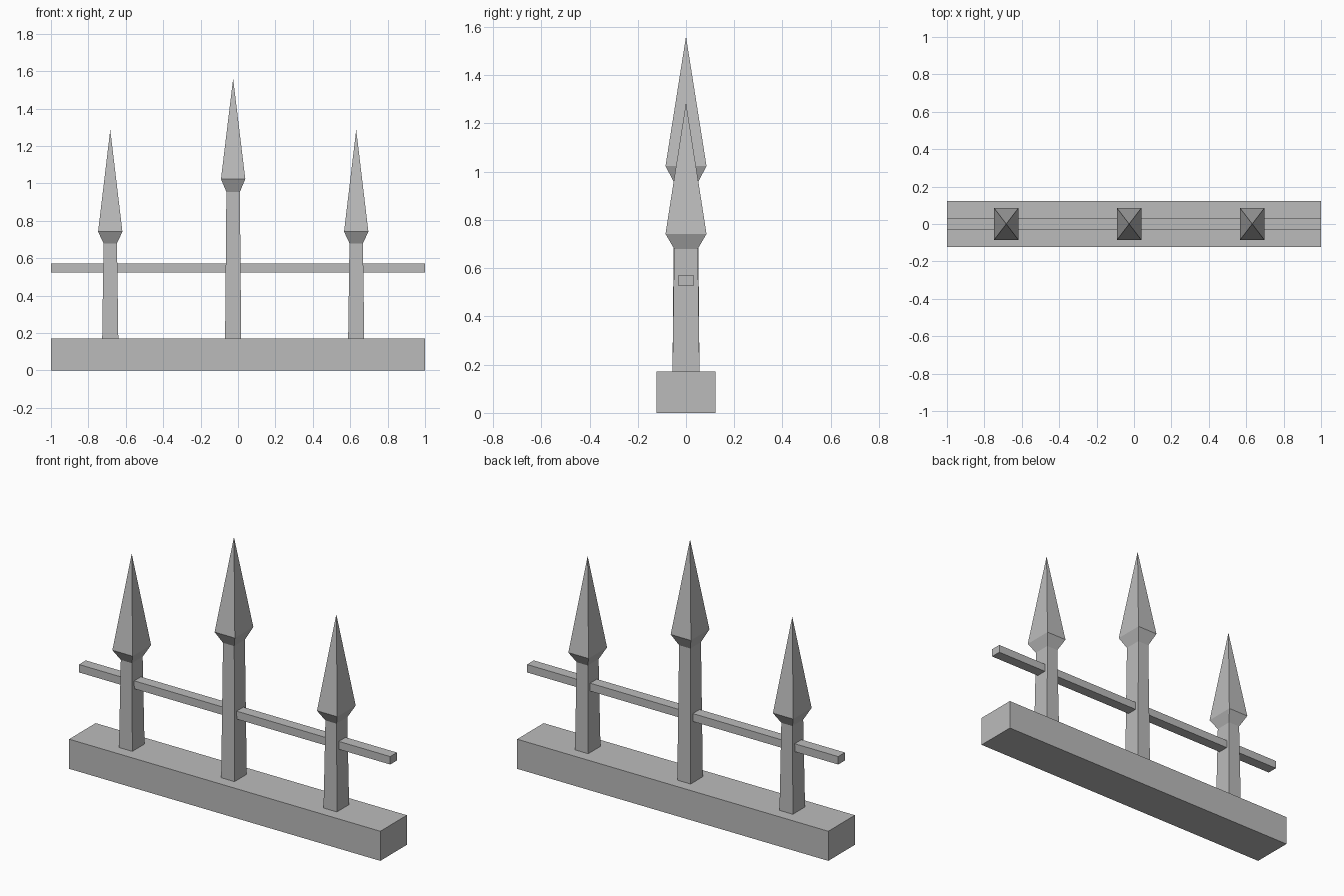
import bpy
import bmesh

default = bpy.data.objects.get("Cube")
if default:
    bpy.data.objects.remove(default, do_unlink=True)

# Single stone grey material
grey = bpy.data.materials.new("plain_grey")
grey.use_nodes = True
colour = (0.5, 0.5, 0.5, 1.0)
grey.diffuse_color = colour
grey.node_tree.nodes["Principled BSDF"].inputs["Base Color"].default_value = colour


def stacked(name, rings, tip=None, location=(0, 0, 0)):
    """Solid through rectangular rings (half x, half y, z), with an optional point on top."""
    bm = bmesh.new()
    loops = []
    for hx, hy, z in rings:
        loops.append([bm.verts.new((sx * hx, sy * hy, z))
                      for sx, sy in ((-1, -1), (1, -1), (1, 1), (-1, 1))])
    bm.faces.new(loops[0][::-1])
    for low, high in zip(loops, loops[1:]):
        for i in range(4):
            j = (i + 1) % 4
            bm.faces.new((low[i], low[j], high[j], high[i]))
    if tip is None:
        bm.faces.new(loops[-1])
    else:
        point = bm.verts.new((0, 0, tip))
        for i in range(4):
            bm.faces.new((loops[-1][i], loops[-1][(i + 1) % 4], point))
    bmesh.ops.recalc_face_normals(bm, faces=bm.faces)
    mesh = bpy.data.meshes.new(name)
    bm.to_mesh(mesh)
    bm.free()
    mesh.materials.append(grey)
    obj = bpy.data.objects.new(name, mesh)
    obj.location = location
    bpy.context.collection.objects.link(obj)
    return obj


# Base block and horizontal rail
BASE_TOP = 0.172
stacked("base_block", [(1, 0.122, 0), (1, 0.122, BASE_TOP)])
stacked("cross_rail", [(1, 0.031, 0.525), (1, 0.031, 0.571)])

# Tapered posts with spear heads: x position, neck, widest point and tip heights
posts = {
    "right_spear_post": (-0.683, 0.68, 0.742, 1.287),
    "middle_spear_post": (-0.026, 0.955, 1.023, 1.56),
    "left_spear_post": (0.632, 0.68, 0.742, 1.287),
}
for name, (x, neck, widest, tip) in posts.items():
    stacked(name,
            [(0.043, 0.056, BASE_TOP), (0.036, 0.049, neck), (0.065, 0.085, widest)],
            tip, (x, 0, 0))
